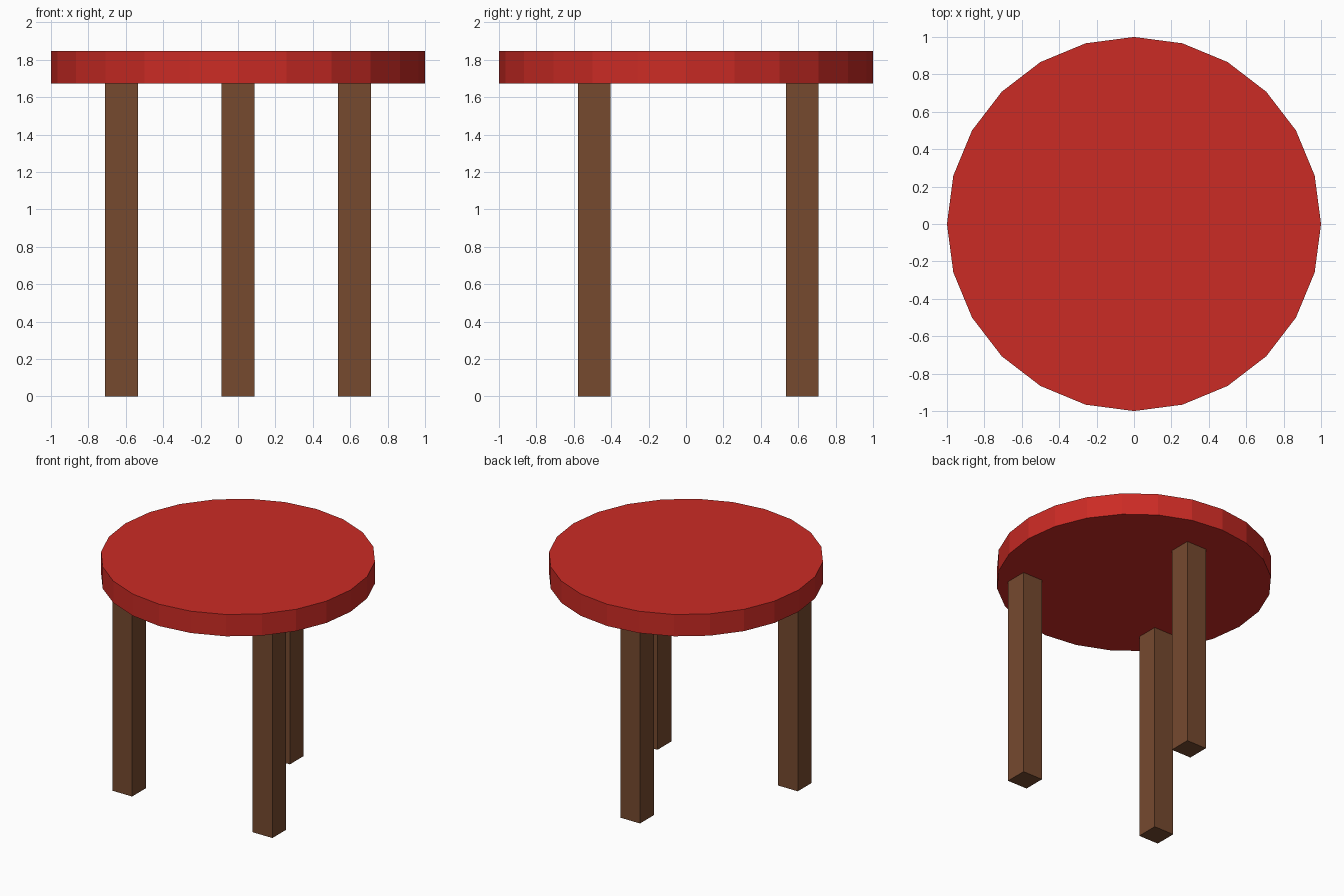
import bpy
import math

if "Cube" in bpy.data.objects:
    bpy.data.objects.remove(bpy.data.objects["Cube"])

SEAT_BOTTOM, SEAT_TOP = 1.673, 1.848
LEG_WIDTH = 0.175


def material(name, color):
    mat = bpy.data.materials.new(name)
    mat.diffuse_color = color
    mat.use_nodes = True
    mat.node_tree.nodes["Principled BSDF"].inputs["Base Color"].default_value = mat.diffuse_color
    return mat


red = material("red_paint", (0.60, 0.024, 0.018, 1))
brown = material("brown_wood", (0.18, 0.068, 0.028, 1))


def leg(name, x, y):
    bpy.ops.mesh.primitive_cube_add(size=1, location=(x, y, SEAT_BOTTOM / 2))
    ob = bpy.context.object
    ob.name = name
    ob.scale = (LEG_WIDTH, LEG_WIDTH, SEAT_BOTTOM)
    bpy.ops.object.transform_apply(location=False, rotation=False, scale=True)
    ob.data.materials.append(brown)


# Round seat: flat-shaded 24-sided disc with a corner on the x axis
bpy.ops.mesh.primitive_cylinder_add(
    vertices=24, radius=1, depth=SEAT_TOP - SEAT_BOTTOM,
    location=(0, 0, (SEAT_TOP + SEAT_BOTTOM) / 2))
seat = bpy.context.object
seat.name = "seat"
seat.data.materials.append(red)

# Three square legs: two in front, one at the back
for name, x, y in (("front_left_leg", -0.623, -0.491),
                   ("front_right_leg", 0.623, -0.491),
                   ("back_leg", 0.0, 0.621)):
    leg(name, x, y)
